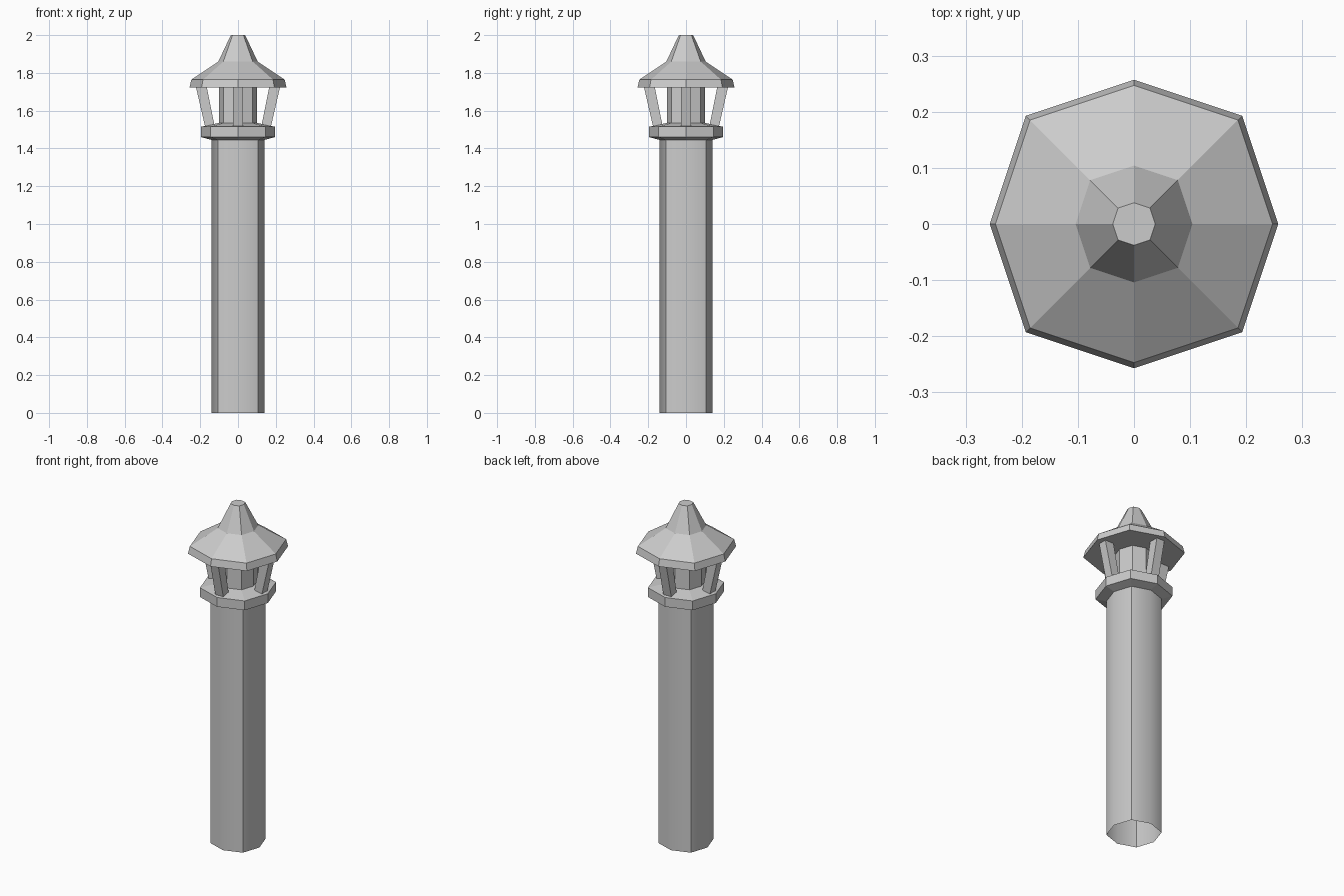
import bpy, bmesh
from math import pi, sqrt, cos, sin, radians
from mathutils import Matrix

if "Cube" in bpy.data.objects:
    bpy.data.objects.remove(bpy.data.objects["Cube"])


def finish(name, bm):
    bmesh.ops.recalc_face_normals(bm, faces=bm.faces)
    me = bpy.data.meshes.new(name)
    bm.to_mesh(me)
    bm.free()
    ob = bpy.data.objects.new(name, me)
    bpy.context.collection.objects.link(ob)
    return ob


def octagon_lathe(name, profile, cap_top=False):
    """Stack slightly squarish eight-sided rings; profile = (axis radius, z)."""
    bm = bmesh.new()
    rings = []
    for r, z in profile:
        ring = []
        for i in range(8):
            a = i * pi / 4
            # corners on the diagonals stick out a little more
            k = r * (0.75 * sqrt(2) if i % 2 else 1)
            ring.append(bm.verts.new((k * cos(a), k * sin(a), z)))
        rings.append(ring)
    for lo, hi in zip(rings, rings[1:]):
        for i in range(8):
            j = (i + 1) % 8
            bm.faces.new((lo[i], lo[j], hi[j], hi[i]))
    if cap_top:
        bm.faces.new(rings[-1])
    return finish(name, bm)


# Hollow pipe, open at the bottom
pipe = octagon_lathe("pipe", [(0.14, 0), (0.14, 1.445)])
bpy.context.view_layer.objects.active = pipe
pipe.select_set(True)
bpy.ops.object.shade_smooth_by_angle(angle=radians(45))
pipe.select_set(False)

# Collar with the narrow inner flue above it
octagon_lathe("collar_and_flue", [(0.14, 1.445), (0.195, 1.46), (0.195, 1.515),
                                  (0.101, 1.535), (0.101, 1.722)])

# Cap: flat underside, short rim, shallow roof, steep tip
octagon_lathe("cap", [(0.101, 1.722), (0.257, 1.722), (0.247, 1.764),
                      (0.104, 1.86), (0.038, 2.0)], cap_top=True)

# Four leaning posts between collar and cap
w = 0.026
for i, side in enumerate(("right", "back", "left", "front")):
    bm = bmesh.new()
    section = [(0.122, 1.51), (0.173, 1.51), (0.222, 1.722), (0.165, 1.722)]
    face = bm.faces.new([bm.verts.new((x, -w, z)) for x, z in section])
    ext = bmesh.ops.extrude_face_region(bm, geom=[face], use_keep_orig=True)
    bmesh.ops.translate(bm, vec=(0, 2 * w, 0),
                        verts=[v for v in ext["geom"] if isinstance(v, bmesh.types.BMVert)])
    bm.transform(Matrix.Rotation(i * pi / 2, 4, 'Z'))
    finish(side + "_post", bm)
